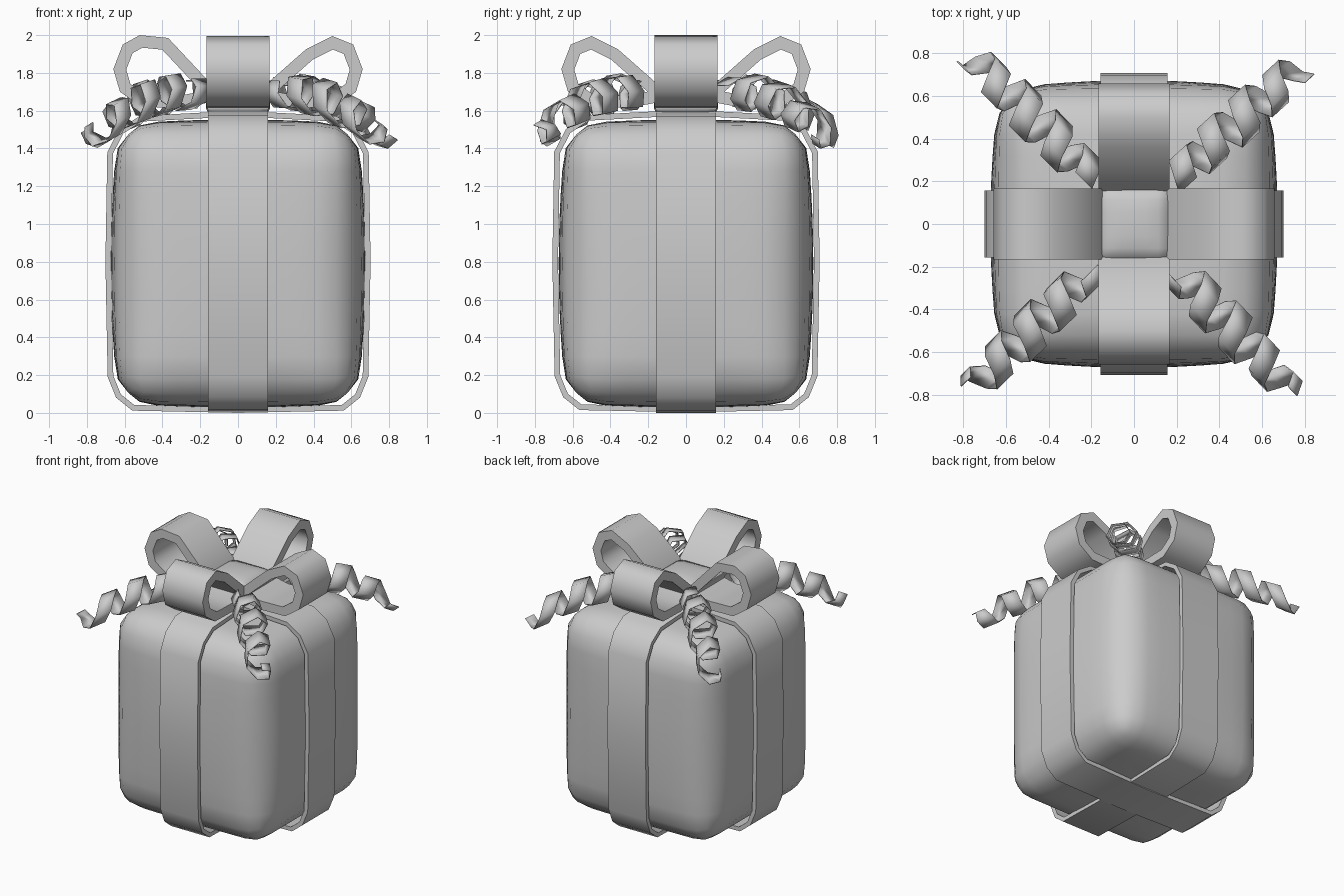
import bpy, bmesh, math
from mathutils import Vector

if "Cube" in bpy.data.objects:
    bpy.data.objects.remove(bpy.data.objects["Cube"])

paper = bpy.data.materials.new("light_grey")
paper.diffuse_color = (0.6, 0.6, 0.6, 1)
paper.use_nodes = True
paper.node_tree.nodes["Principled BSDF"].inputs["Base Color"].default_value = paper.diffuse_color


def finish(name, bm, angle=35):
    bmesh.ops.recalc_face_normals(bm, faces=bm.faces)
    mesh = bpy.data.meshes.new(name)
    bm.to_mesh(mesh)
    bm.free()
    mesh.materials.append(paper)
    ob = bpy.data.objects.new(name, mesh)
    bpy.context.collection.objects.link(ob)
    bpy.ops.object.select_all(action='DESELECT')
    ob.select_set(True)
    bpy.context.view_layer.objects.active = ob
    bpy.ops.object.shade_smooth_by_angle(angle=math.radians(angle))
    return ob


def pillow_box(name, half, centre_z, radius, bulge, cuts):
    """Rounded box whose faces swell towards their middles."""
    bm = bmesh.new()
    bmesh.ops.create_cube(bm, size=2)
    bmesh.ops.subdivide_edges(bm, edges=bm.edges, cuts=cuts, use_grid_fill=True)
    for v in bm.verts:
        n = v.co.copy()
        p = Vector([n[i] * half[i] for i in range(3)])
        core = Vector([max(-half[i] + radius, min(half[i] - radius, p[i])) for i in range(3)])
        p = core + (p - core).normalized() * radius
        for i in range(3):
            a, b = n[(i + 1) % 3], n[(i + 2) % 3]
            p[i] += bulge[i] * n[i] * (1 - a * a) * (1 - b * b)
        v.co = p + Vector((0, 0, centre_z))
    return finish(name, bm, 60)


def ribbon_ring(name, outline, thick, width, turn, angle=55):
    """Closed ribbon: counter-clockwise (u, z) outline, thickened inwards."""
    pts = [Vector(p) for p in outline]
    inner = []
    for i, p in enumerate(pts):
        e1 = (p - pts[i - 1]).normalized()
        e2 = (pts[(i + 1) % len(pts)] - p).normalized()
        n1, n2 = Vector((-e1.y, e1.x)), Vector((-e2.y, e2.x))
        m = (n1 + n2).normalized()
        inner.append(p + m * thick / max(0.6, m.dot(n1)))
    bm = bmesh.new()
    c, s = math.cos(turn), math.sin(turn)

    def row(points, w):
        return [bm.verts.new((p.x * c - w * s, p.x * s + w * c, p.y)) for p in points]

    h = width / 2
    rows = [row(pts, -h), row(pts, h), row(inner, h), row(inner, -h)]
    for k in range(4):
        a, b = rows[k], rows[(k + 1) % 4]
        for i in range(len(pts)):
            j = (i + 1) % len(pts)
            bm.faces.new((a[i], a[j], b[j], b[i]))
    return finish(name, bm, angle)


def curl(name, tip, flip, phase):
    """Low-poly spiral ribbon running from the knot past a corner of the box."""
    start = Vector((math.copysign(0.21, tip[0]), math.copysign(0.23, tip[1]), 0))
    end = Vector((tip[0], tip[1], 0))
    along = (end - start).normalized()
    side = Vector((-along.y, along.x, 0)) * flip
    turns, per_turn = 3.9, 6
    steps = int(turns * per_turn)
    bm = bmesh.new()
    prev = None
    for i in range(steps + 1):
        t = i / steps
        ang = phase + turns * math.tau * t
        r = 0.08 + 0.03 * math.sin(math.pi * min(1, t * 1.1))
        mid = start.lerp(end, t) + Vector((0, 0, 1.69 + 0.02 * math.sin(math.pi * t) - 0.23 * t ** 2))
        p = mid + side * (r * math.cos(ang)) + Vector((0, 0, r * math.sin(ang)))
        w = 0.056 * (1 if t < 0.95 else 0.6)
        lean = (along + Vector((0, 0, -0.45 * t))).normalized() * w
        pair = (bm.verts.new(p - lean), bm.verts.new(p + lean))
        if prev:
            bm.faces.new((prev[0], prev[1], pair[1], pair[0]))
        prev = pair
    ob = finish(name, bm, 20)
    solid = ob.modifiers.new("thickness", 'SOLIDIFY')
    solid.thickness = 0.006
    return ob


# Wrapped box
pillow_box("gift_box", (0.632, 0.632, 0.738), 0.79, 0.18, (0.042, 0.042, 0.025), 11)

# Two bands crossing under and over the box
right = [(0.56, 0.012), (0.645, 0.08), (0.69, 0.19), (0.702, 0.8),
         (0.692, 1.38), (0.63, 1.50), (0.52, 1.572)]
band = [(0, 0.0)] + right + [(0, 1.6)] + [(-x, z) for x, z in reversed(right)]
ribbon_ring("band_side_to_side", band, 0.03, 0.315, 0)
ribbon_ring("band_front_to_back", [(u * 1.008, z + (0.005 if z > 1.5 else 0.003)) for u, z in band],
            0.03, 0.315, math.pi / 2)

# Four bow loops around a knot
base = [(0.12, 1.65), (0.30, 1.615), (0.51, 1.62), (0.625, 1.70), (0.66, 1.82)]
pointed = base + [(0.61, 1.95), (0.50, 1.995), (0.36, 1.925), (0.15, 1.74)]
full = base + [(0.61, 1.95), (0.52, 2.0), (0.37, 1.985), (0.15, 1.75)]
for k, place in enumerate(("right", "back", "left", "front")):
    ribbon_ring("bow_loop_" + place, full if place == "left" else pointed,
                0.065, 0.335, k * math.pi / 2)
pillow_box("bow_knot", (0.17, 0.17, 0.085), 1.67, 0.03, (0, 0, 0.02), 5)

# Curled ribbon ends over the four corners
tips = {"back_right": (0.77, 0.74), "back_left": (-0.76, 0.79),
        "front_left": (-0.76, -0.77), "front_right": (0.74, -0.79)}
for k, (place, tip) in enumerate(tips.items()):
    curl("curl_" + place, tip, 1 if k % 2 else -1, 0.6 + 0.5 * k)
